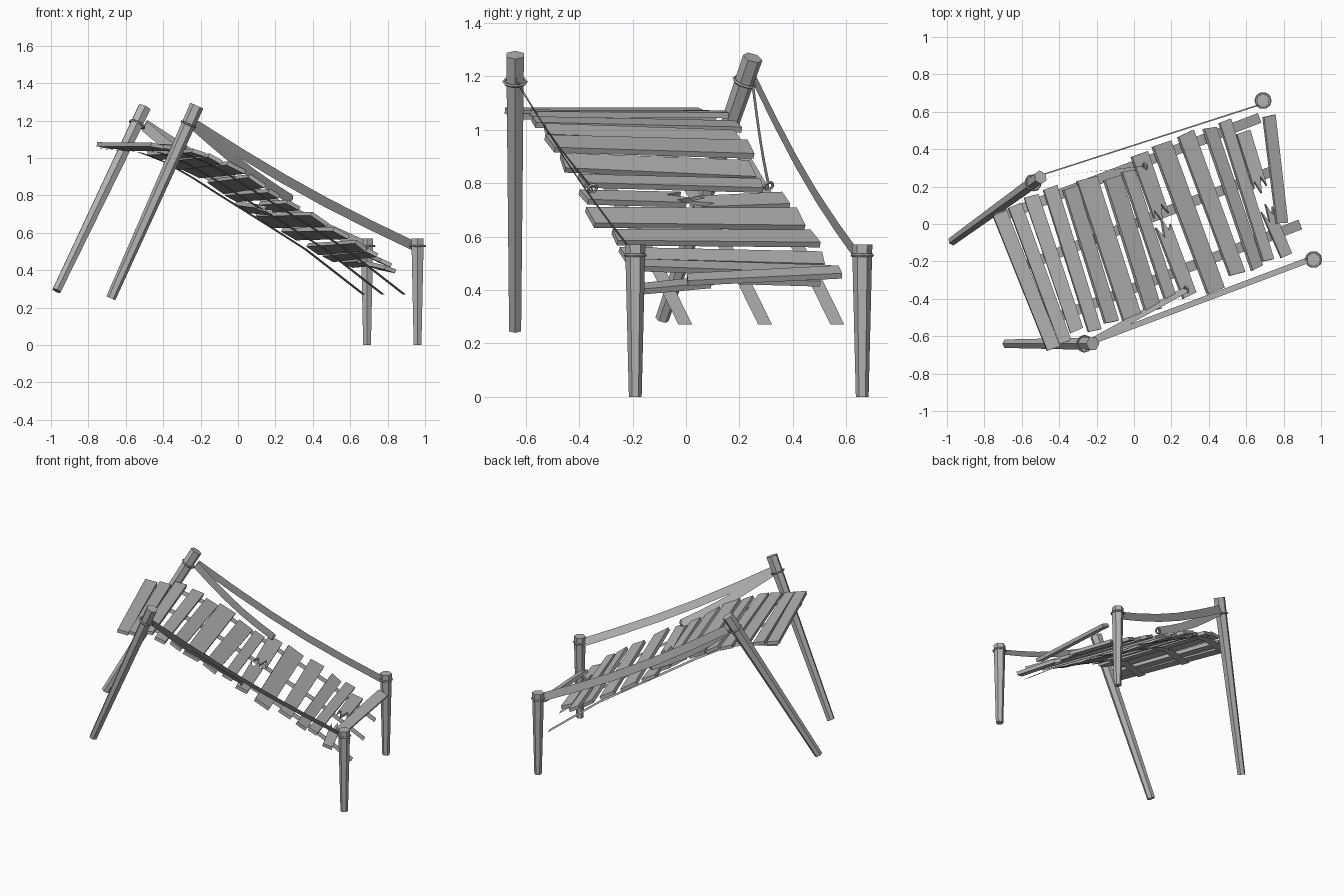
import bpy, bmesh, math, random
from mathutils import Vector

random.seed(4)
if "Cube" in bpy.data.objects:
    bpy.data.objects.remove(bpy.data.objects["Cube"], do_unlink=True)

wood = bpy.data.materials.new("weathered_grey")
wood.use_nodes = True
grey = (0.45, 0.45, 0.45, 1)
wood.diffuse_color = grey
wood.node_tree.nodes["Principled BSDF"].inputs["Base Color"].default_value = grey

# Deck frame: "along" runs down the bridge, "across" towards the front side
ALONG = Vector((0.934, 0.357, 0))
ACROSS = Vector((0.357, -0.934, 0))
UP = Vector((0, 0, 1))
DECK = [(-.75, 1.08), (-.65, 1.07), (-.45, 1.05), (-.3, 1.0), (-.15, .92),
        (0, .83), (.29, .66), (.45, .58), (.63, .47), (.9, .37)]
BEAM = [(-.68, 1.05), (-.45, 1.03), (-.3, .975), (-.15, .895), (0, .805),
        (.29, .635), (.5, .51), (.83, .27)]


def height(s):
    for (a, za), (b, zb) in zip(DECK, DECK[1:]):
        if s <= b:
            return za + (zb - za) * (s - a) / (b - a)
    return DECK[-1][1]


def deck_point(s, t, z):
    return ALONG * s + ACROSS * t + UP * z


def finish(name, bm, fix=True):
    if fix:
        bmesh.ops.recalc_face_normals(bm, faces=bm.faces)
    mesh = bpy.data.meshes.new(name)
    bm.to_mesh(mesh)
    bm.free()
    mesh.materials.append(wood)
    obj = bpy.data.objects.new(name, mesh)
    bpy.context.collection.objects.link(obj)
    return obj


def post(name, foot, top, r_foot, r_top):
    foot, top = Vector(foot), Vector(top)
    axis = top - foot
    bm = bmesh.new()
    bmesh.ops.create_cone(bm, cap_ends=True, segments=6, radius1=r_foot,
                          radius2=r_top, depth=axis.length)
    obj = finish(name, bm)
    obj.location = (foot + top) / 2
    obj.rotation_euler = axis.to_track_quat('Z', 'Y').to_euler()


def plank(name, back, front, width, lift=(0, 0), jag_back=False, jag_front=False):
    """Board between two (along, across) points; a jagged end is splintered."""
    p0 = deck_point(*back, height(back[0]) + lift[0])
    p1 = deck_point(*front, height(front[0]) + lift[1])
    mid = (back[0] + front[0]) / 2
    drop = (height(mid + .06) - height(mid - .06)) / .12 + random.uniform(-.12, .12)
    u = (p1 - p0).normalized()
    d = ALONG + UP * drop
    d = (d - u * d.dot(u)).normalized()
    n = u.cross(d).normalized()
    if n.z < 0:
        n = -n
    length, h = (p1 - p0).length, width / 2
    skew = random.uniform(-.012, .012)
    outline = [(0, -h)]
    if jag_back:
        outline += [(.07, -h * .4), (-.03, h * .1), (.04, h * .5)]
    outline += [(skew, h), (length, h * .92)]
    if jag_front:
        outline += [(length - .06, h * .4), (length + .03, -h * .1), (length - .04, -h * .6)]
    outline.append((length + skew, -h * .92))
    bm = bmesh.new()
    face = bm.faces.new([bm.verts.new(p0 + u * a + d * b - n * .011) for a, b in outline])
    new = bmesh.ops.extrude_face_region(bm, geom=[face])["geom"]
    bmesh.ops.translate(bm, vec=n * .022, verts=[v for v in new if isinstance(v, bmesh.types.BMVert)])
    finish(name, bm)


def ribbon(name, points, width, normal):
    """Flat strap along a path, facing the given direction."""
    normal = Vector(normal)
    bm = bmesh.new()
    rows = []
    for i, p in enumerate(points):
        t = (points[min(i + 1, len(points) - 1)] - points[max(i - 1, 0)]).normalized()
        n = (normal - t * normal.dot(t)).normalized()
        w = n.cross(t) * width / 2
        rows.append((bm.verts.new(p - w), bm.verts.new(p + w)))
    for a, b in zip(rows, rows[1:]):
        f = bm.faces.new((a[0], b[0], b[1], a[1]))
        f.normal_update()
        if f.normal.dot(normal) < 0:
            f.normal_flip()
    finish(name, bm, False)


def rope(name, start, end, sag, normal):
    start, end = Vector(start), Vector(end)
    steps = 5
    pts = [start.lerp(end, i / steps) - UP * sag * math.sin(math.pi * i / steps)
           for i in range(steps + 1)]
    ribbon(name, pts, .055, normal)


def ring(name, centre, axis, radius):
    bpy.ops.mesh.primitive_torus_add(
        major_segments=10, minor_segments=5, major_radius=radius, minor_radius=.006,
        location=centre, rotation=Vector(axis).to_track_quat('Z', 'Y').to_euler())
    bpy.context.object.name = name
    bpy.context.object.data.materials.append(wood)


# Four posts, the upper pair leaning
post("upper_front_post", (-.68, -.64, .25), (-.22, -.64, 1.28), .026, .038)
post("upper_back_post", (-.97, -.09, .29), (-.5, .25, 1.27), .026, .038)
post("lower_front_post", (.96, -.19, 0), (.96, -.19, .57), .024, .038)
post("lower_back_post", (.69, .66, 0), (.69, .66, .57), .024, .038)

# Hand ropes and their snapped lower lines
FRONT_FACE, BACK_FACE = (-.05, .85, .5), (.3, -.95, -.15)
rope("front_hand_rope", (-.23, -.63, 1.18), (.94, -.19, .53), .03, FRONT_FACE)
rope("back_hand_rope", (-.5, .26, 1.18), (.68, .64, .53), .04, BACK_FACE)
rope("front_snapped_rope", (-.23, -.63, 1.17), (.28, -.35, .78), .02, FRONT_FACE)
rope("back_snapped_rope", (-.5, .25, 1.17), (.06, .31, .79), .03, BACK_FACE)

# Rope loops
ring("upper_front_loop", (-.265, -.64, 1.18), (.46, 0, 1.03), .042)
ring("upper_back_loop", (-.54, .22, 1.18), (.47, .34, .98), .042)
ring("lower_front_loop", (.96, -.19, .53), UP, .04)
ring("lower_back_loop", (.69, .66, .53), UP, .04)
for i, spot in enumerate([(.28, -.35, .78), (.06, .31, .79)]):
    ring(f"rope_knot_{i}", spot, (.8, .3, -.5), .016)

# Three straps under the boards
for i, t in enumerate((-.29, 0, .32)):
    ribbon(f"deck_strap_{i}", [deck_point(s, t, z) for s, z in BEAM], .055, (.3, .1, 1))

# Whole deck boards: back (along, across), front (along, across), width
BOARDS = [
    ((-.65, -.31), (-.64, .47), .08), ((-.56, -.32), (-.57, .46), .075),
    ((-.46, -.34), (-.49, .42), .08), ((-.35, -.34), (-.4, .46), .08),
    ((-.25, -.3), (-.3, .45), .09), ((-.15, -.32), (-.19, .47), .12),
    ((-.02, -.27), (-.07, .47), .11), ((.07, -.28), (.04, .43), .075),
    ((.29, -.35), (.28, .49), .12), ((.43, -.35), (.42, .45), .1),
    ((.56, -.34), (.53, .45), .08), ((.65, -.34), (.6, .44), .07),
]
for i, (b, f, w) in enumerate(BOARDS):
    lift = random.uniform(-.008, .008)
    plank(f"deck_board_{i}", b, f, w, (lift, lift))

# Broken and loose boards
plank("snapped_board_back", (.16, -.34), (.15, .01), .1, (0, -.02), jag_front=True)
plank("snapped_board_front", (.14, .06), (.14, .46), .09, (-.01, 0), jag_back=True)
plank("split_board_back", (.72, -.25), (.7, .06), .08, jag_front=True)
plank("split_board_front", (.69, .18), (.7, .45), .07, (-.02, -.04), jag_back=True)
plank("loose_board", (.88, -.28), (.74, .28), .07, (.09, .01))
